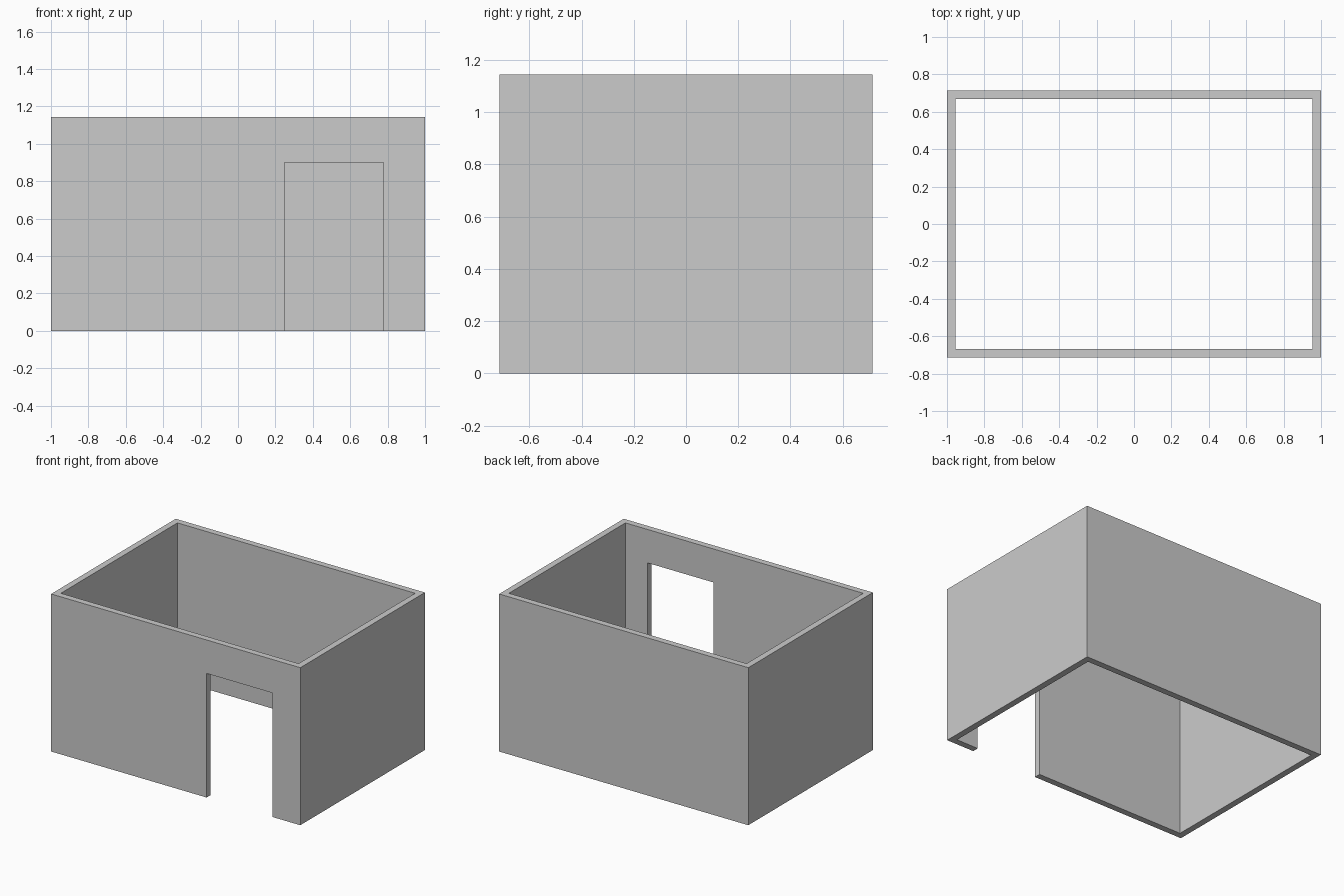
import bpy

if "Cube" in bpy.data.objects:
    bpy.data.objects.remove(bpy.data.objects["Cube"])

HALF_X, HALF_Y, HEIGHT, WALL = 1.0, 0.714, 1.143, 0.046
DOOR_LEFT, DOOR_RIGHT, DOOR_TOP = 0.248, 0.777, 0.90


def box(name, low, high):
    """Axis-aligned box between two corners."""
    bpy.ops.mesh.primitive_cube_add(size=1)
    ob = bpy.context.object
    ob.name = name
    for v in ob.data.vertices:
        v.co = [l + (c + 0.5) * (h - l) for l, h, c in zip(low, high, v.co)]
    return ob


def cut(target, cutter):
    """Subtract the cutter from the target, then remove it."""
    mod = target.modifiers.new("cut", 'BOOLEAN')
    mod.operation = 'DIFFERENCE'
    mod.solver = 'EXACT'
    mod.object = cutter
    bpy.context.view_layer.objects.active = target
    bpy.ops.object.modifier_apply(modifier=mod.name)
    bpy.data.objects.remove(cutter)


# Four walls, open at the top and bottom
walls = box("room_walls", (-HALF_X, -HALF_Y, 0), (HALF_X, HALF_Y, HEIGHT))
ix, iy = HALF_X - WALL, HALF_Y - WALL
cut(walls, box("room_cutter", (-ix, -iy, -0.2), (ix, iy, HEIGHT + 0.2)))

# Doorway through the front wall
cut(walls, box("door_cutter", (DOOR_LEFT, -HALF_Y - 0.2, -0.2),
               (DOOR_RIGHT, -HALF_Y + 0.3, DOOR_TOP)))
